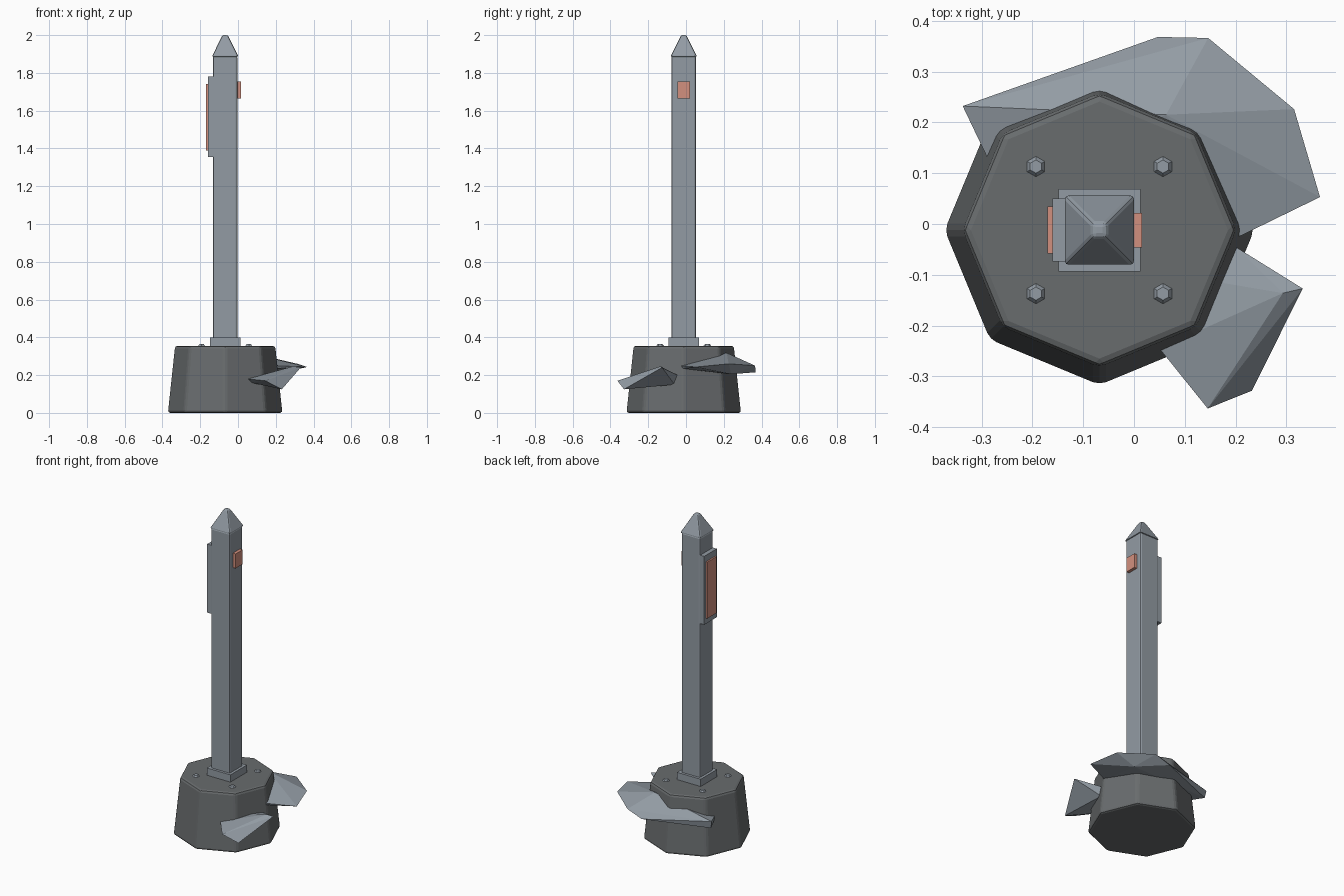
import bpy, bmesh, math
from mathutils import Matrix, Vector

old = bpy.data.objects.get("Cube")
if old:
    bpy.data.objects.remove(old, do_unlink=True)


def material(name, rgb):
    m = bpy.data.materials.new(name)
    m.use_nodes = True
    colour = (*rgb, 1.0)
    m.diffuse_color = colour
    m.node_tree.nodes["Principled BSDF"].inputs["Base Color"].default_value = colour
    return m


dark = material("dark stone", (0.14, 0.15, 0.155))
grey = material("blue grey", (0.29, 0.33, 0.37))
coral = material("coral", (0.65, 0.28, 0.21))

CX, CY = -0.068, -0.012   # axis of the post


def finish(bm, name, mat, bevel=0.0, segments=2):
    bmesh.ops.recalc_face_normals(bm, faces=bm.faces[:])
    mesh = bpy.data.meshes.new(name)
    bm.to_mesh(mesh)
    bm.free()
    mesh.materials.append(mat)
    ob = bpy.data.objects.new(name, mesh)
    bpy.context.collection.objects.link(ob)
    if bevel:
        mod = ob.modifiers.new("Bevel", "BEVEL")
        mod.width, mod.segments = bevel, segments
        mod.limit_method = "ANGLE"
        mod.angle_limit = math.radians(20)
    return ob


def frustum(name, mat, sides, r0, r1, z0, z1, x=CX, y=CY, turn=0.0, bevel=0.0):
    bm = bmesh.new()
    place = Matrix.Translation((x, y, (z0 + z1) / 2)) @ Matrix.Rotation(turn, 4, "Z")
    bmesh.ops.create_cone(bm, cap_ends=True, segments=sides, radius1=r0,
                          radius2=r1, depth=z1 - z0, matrix=place)
    return finish(bm, name, mat, bevel)


def box(name, mat, low, high, bevel=0.0):
    low, high = Vector(low), Vector(high)
    bm = bmesh.new()
    place = Matrix.Translation((low + high) / 2) @ Matrix.Diagonal((*(high - low), 1))
    bmesh.ops.create_cube(bm, size=1, matrix=place)
    return finish(bm, name, mat, bevel)


def shard(name, points):
    bm = bmesh.new()
    for p in points:
        bm.verts.new(p)
    hull = bmesh.ops.convex_hull(bm, input=bm.verts[:])
    spare = [g for g in hull["geom_interior"] if isinstance(g, bmesh.types.BMVert)]
    bmesh.ops.delete(bm, geom=spare, context="VERTS")
    return finish(bm, name, grey)


# Octagonal footing
frustum("footing", dark, 8, 0.306, 0.268, 0, 0.355, bevel=0.014)

# Square post with its collar and pointed cap
quarter, diag = math.pi / 4, math.sqrt(2)
box("post", grey, (CX - 0.065, CY - 0.065, 0.34), (CX + 0.065, CY + 0.065, 1.89), 0.01)
box("collar", grey, (CX - 0.081, CY - 0.081, 0.35), (CX + 0.081, CY + 0.081, 0.4))
frustum("cap", grey, 4, 0.071 * diag, 0.014 * diag, 1.885, 2.0, turn=quarter, bevel=0.008)

# Hexagonal bolts
for sx in (-1, 1):
    for sy in (-1, 1):
        frustum("bolt", grey, 6, 0.024, 0.013, 0.35, 0.364,
                CX + sx * 0.125, CY + sy * 0.125)

# Display on one side, small lamp on the other
box("display_frame", grey, (-0.16, CY - 0.062, 1.355), (-0.13, CY + 0.062, 1.78))
box("display_panel", coral, (-0.17, CY - 0.046, 1.39), (-0.155, CY + 0.046, 1.74))
box("lamp", coral, (-0.01, CY - 0.034, 1.665), (0.016, CY + 0.034, 1.755))

# Rock shards lodged in the footing
shard("front_shard", [
    (0.2, -0.045, 0.2), (0.332, -0.127, 0.24), (0.293, -0.136, 0.247),
    (0.232, -0.328, 0.125), (0.145, -0.363, 0.17), (0.05, -0.245, 0.18),
    (0.07, -0.235, 0.16), (0.19, -0.06, 0.15), (0.08, -0.1, 0.18)])
shard("back_shard", [
    (-0.337, 0.232, 0.25), (-0.33, 0.225, 0.205), (0.047, 0.368, 0.215),
    (0.146, 0.366, 0.25), (0.315, 0.226, 0.26), (0.366, 0.053, 0.243),
    (0.063, 0.215, 0.318), (0.2, -0.028, 0.25), (0.2, -0.02, 0.235),
    (-0.25, 0.05, 0.22), (0.2, 0.24, 0.205)])
